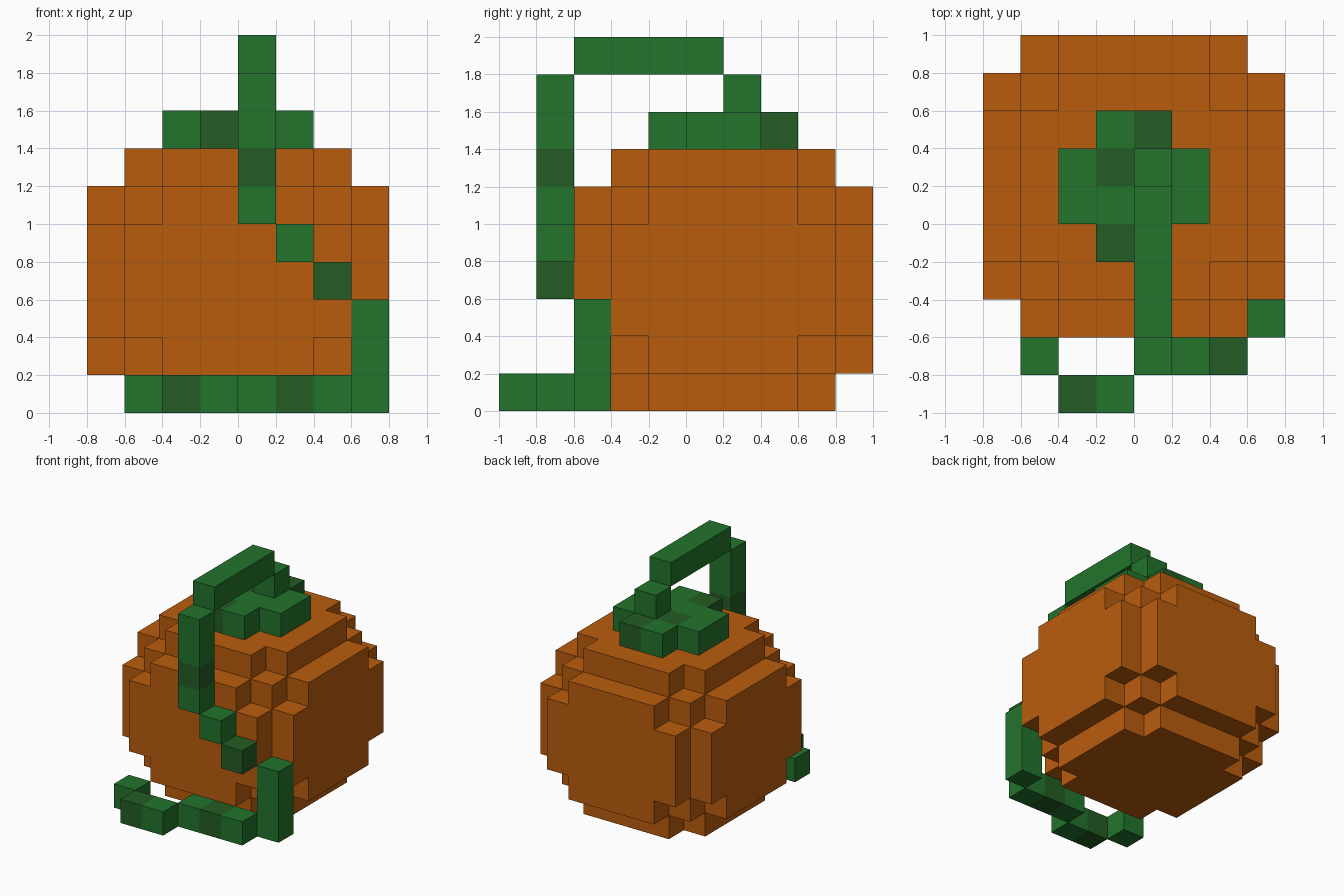
import bpy
import bmesh
from math import radians
from mathutils import Vector

U = 0.2  # edge of one block

cube = bpy.data.objects.get("Cube")
if cube:
    bpy.data.objects.remove(cube, do_unlink=True)


def material(name, rgb):
    m = bpy.data.materials.new(name)
    m.use_nodes = True
    m.diffuse_color = (*rgb, 1)
    bsdf = next(n for n in m.node_tree.nodes if n.type == "BSDF_PRINCIPLED")
    bsdf.inputs["Base Color"].default_value = (*rgb, 1)
    bsdf.inputs["Roughness"].default_value = 0.9
    return m


ORANGE = material("pumpkin orange", (0.49, 0.107, 0.004))
GREEN = material("vine green", (0.016, 0.174, 0.025))
DARK = material("dark vine green", (0.017, 0.107, 0.017))


def block_object(name, cells, materials):
    """Skin a dict of grid cell -> material slot, keeping only outer faces."""
    bm = bmesh.new()
    corners = {}

    def vert(p):
        key = tuple(round(c) for c in p)
        if key not in corners:
            corners[key] = bm.verts.new(Vector(key) * U)
        return corners[key]

    for cell, slot in cells.items():
        for axis in range(3):
            a, b = Vector(), Vector()
            a[(axis + 1) % 3] = b[(axis + 2) % 3] = 1
            for side in (0, 1):
                step = Vector()
                step[axis] = 2 * side - 1
                if tuple(int(c) for c in Vector(cell) + step) in cells:
                    continue
                o = Vector(cell)
                o[axis] += side
                loop = [o, o + a, o + a + b, o + b]
                face = bm.faces.new([vert(p) for p in (loop if side else loop[::-1])])
                face.material_index = slot
    bmesh.ops.dissolve_limit(bm, angle_limit=radians(1), verts=bm.verts[:],
                             edges=bm.edges[:], delimit={"MATERIAL"})
    mesh = bpy.data.meshes.new(name)
    bm.to_mesh(mesh)
    bm.free()
    for m in materials:
        mesh.materials.append(m)
    ob = bpy.data.objects.new(name, mesh)
    bpy.context.collection.objects.link(ob)
    return ob


def run(start, axis, count):
    """Cells in a straight line from start."""
    return [tuple(c + n * (i == axis) for i, c in enumerate(start)) for n in range(count)]


def vine_object(name, cells, dark=()):
    block_object(name, {c: int(c in dark) for c in cells}, [GREEN, DARK])


# Pumpkin body: a core box with a corner-trimmed plate on every side
size, low = (8, 8, 7), (-4, -3, 0)
body = {}
for x in range(size[0]):
    for y in range(size[1]):
        for z in range(size[2]):
            depth = sorted(min(c, s - 1 - c) for c, s in zip((x, y, z), size))
            if depth[0] > 0 or (depth[1] > 0 and depth[2] > 1):
                body[(x + low[0], y + low[1], z)] = 0
block_object("pumpkin_body", body, [ORANGE])

# Leaf cap: a square without its corners
cap = [(x, y, 7) for x in range(-2, 2) for y in range(-1, 3)
       if not (x in (-2, 1) and y in (-1, 2))]
vine_object("leaf_cap", cap, [(0, 2, 7), (-1, 1, 7), (-1, -1, 7)])

# Stem and the bar reaching forward
vine_object("stem", [(0, 1, 8)])
vine_object("vine_top_bar", run((0, -3, 9), 1, 4))

# Hanging vine, stepping sideways near its end
vine_object("hanging_vine", run((0, -4, 5), 2, 4) + [(1, -4, 4), (2, -4, 3)],
            [(0, -4, 6), (2, -4, 3)])

# Upright vine and the piece curling along the ground
vine_object("upright_vine", run((3, -3, 0), 2, 3))
vine_object("ground_vine", run((0, -4, 0), 0, 3) + run((-2, -5, 0), 0, 2) + [(-3, -4, 0)],
            [(1, -4, 0), (-2, -5, 0)])
